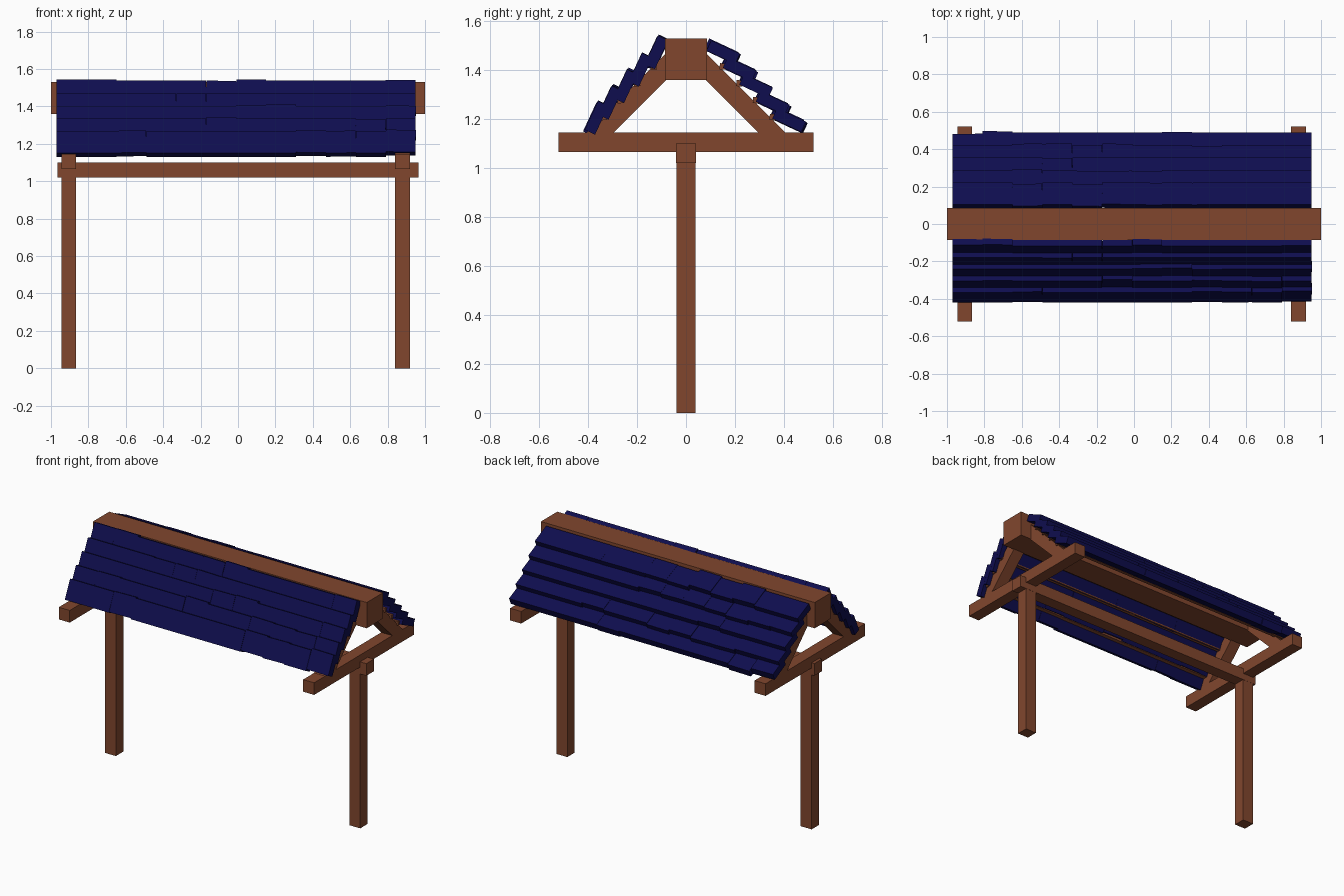
import bpy, bmesh, math, random
from mathutils import Matrix, Vector

if "Cube" in bpy.data.objects:
    bpy.data.objects.remove(bpy.data.objects["Cube"])

random.seed(4)


def material(name, rgb):
    m = bpy.data.materials.new(name)
    m.diffuse_color = (*rgb, 1)
    m.use_nodes = True
    m.node_tree.nodes["Principled BSDF"].inputs["Base Color"].default_value = m.diffuse_color
    return m


WOOD = material("brown wood", (0.22, 0.062, 0.027))
TILE = material("dark blue tile", (0.0045, 0.004, 0.077))


def finish(name, bm, mat):
    bmesh.ops.recalc_face_normals(bm, faces=bm.faces)
    me = bpy.data.meshes.new(name)
    bm.to_mesh(me)
    bm.free()
    me.materials.append(mat)
    ob = bpy.data.objects.new(name, me)
    bpy.context.collection.objects.link(ob)
    return ob


def add_box(bm, centre, size, tilt=0.0, yaw=0.0):
    m = (Matrix.Translation(centre) @ Matrix.Rotation(tilt, 4, 'X')
         @ Matrix.Rotation(yaw, 4, 'Z') @ Matrix.Diagonal((*size, 1)))
    bmesh.ops.create_cube(bm, size=1, matrix=m)


def beam(name, x0, x1, y0, y1, z0, z1):
    bm = bmesh.new()
    add_box(bm, ((x0 + x1) / 2, (y0 + y1) / 2, (z0 + z1) / 2),
            (x1 - x0, y1 - y0, z1 - z0))
    return finish(name, bm, WOOD)


def rafter(name, x0, x1, side):
    # 45 degree strut profile in y/z, extruded along x
    profile = [(0.06, 1.38), (0.06, 1.49), (0.41, 1.14), (0.30, 1.14)]
    bm = bmesh.new()
    face = bm.faces.new([bm.verts.new((x0, side * y, z)) for y, z in profile])
    ext = bmesh.ops.extrude_face_region(bm, geom=[face])
    moved = [g for g in ext["geom"] if isinstance(g, bmesh.types.BMVert)]
    bmesh.ops.translate(bm, verts=moved, vec=(x1 - x0, 0, 0))
    return finish(name, bm, WOOD)


# Main frame
beam("ridge_beam", -1.0, 1.0, -0.085, 0.085, 1.36, 1.53)
beam("long_beam", -0.965, 0.965, -0.04, 0.04, 1.02, 1.10)
for label, x in (("left", -0.945), ("right", 0.84)):
    beam(label + "_post", x, x + 0.08, -0.039, 0.039, 0.0, 1.03)
    beam(label + "_cross_beam", x, x + 0.08, -0.52, 0.52, 1.065, 1.145)
    rafter(label + "_front_rafter", x, x + 0.08, -1)
    rafter(label + "_back_rafter", x, x + 0.08, 1)


def roof_side(name, side, top, bottom, tilt, battens):
    # thin battens lying on the rafters
    bm = bmesh.new()
    for i in range(4):
        y = battens + i * 0.068
        add_box(bm, (-0.01, side * y, 1.415 - i * 0.069),
                (1.88, 0.025, 0.025), math.radians(-side * 5))
    finish(name + "_battens", bm, WOOD)

    # five rows of twelve tiles, a few of them slipped slightly
    bm = bmesh.new()
    for row in range(5):
        base = Vector((0, *top)).lerp(Vector((0, *bottom)), row / 4)
        for col in range(12):
            loose = random.random() < 0.3
            slip = random.uniform(-0.008, 0.008) if loose else 0
            turn = math.radians(random.uniform(-1.2, 1.2)) if loose else 0
            c = base + Vector((-0.89 + col * 0.16, side * slip, -slip))
            add_box(bm, c, (0.16, 0.13, 0.047), tilt, turn)
    finish(name + "_tiles", bm, TILE)


roof_side("front_roof", -1, (-0.124, 1.469), (-0.372, 1.199), math.radians(65), 0.132)
roof_side("back_roof", 1, (0.152, 1.473), (0.421, 1.196), math.radians(-25), 0.15)
